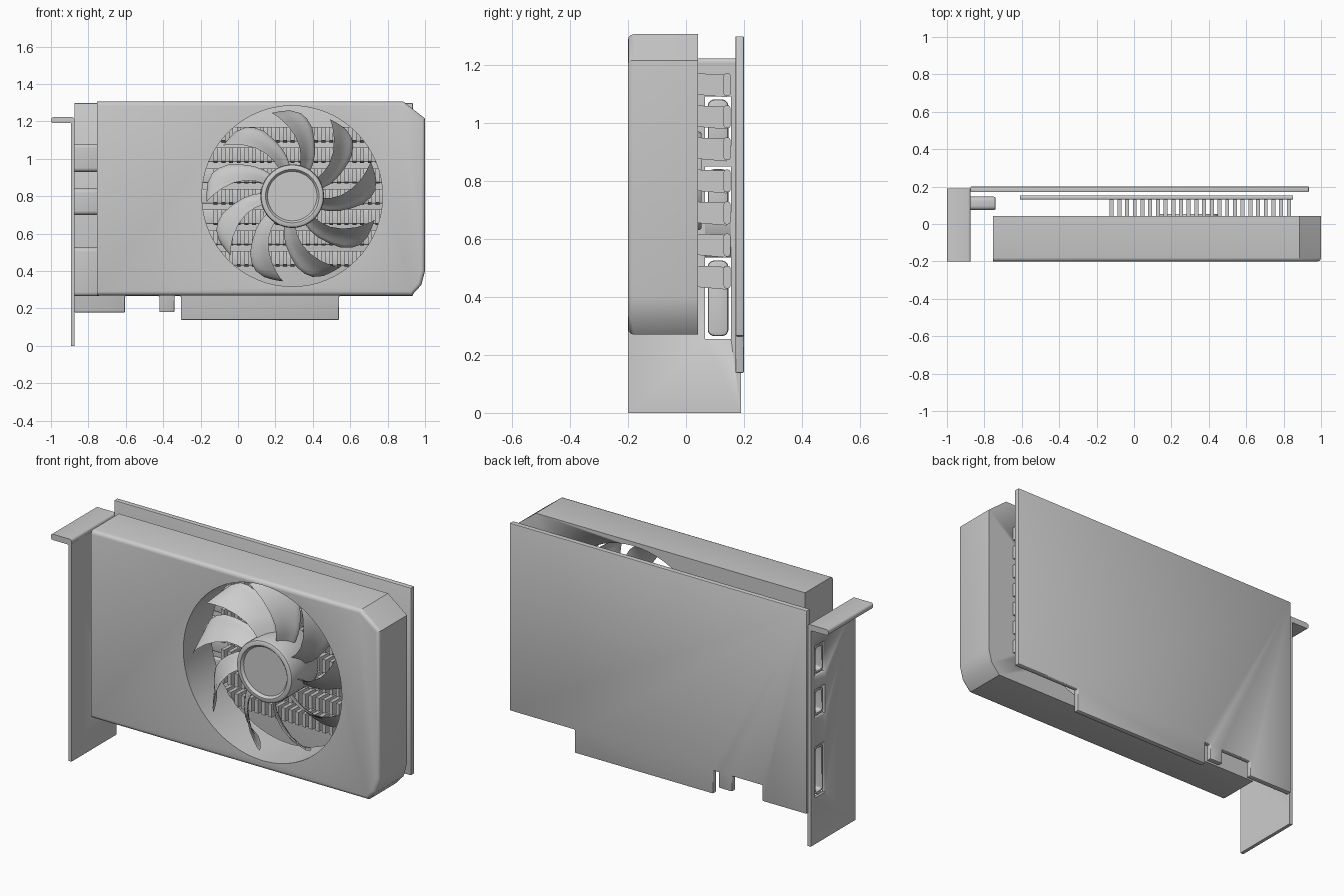
import bpy, bmesh, math
from mathutils import Vector

if "Cube" in bpy.data.objects:
    bpy.data.objects.remove(bpy.data.objects["Cube"])

FAN = (0.29, 0.80)          # fan centre (x, z)


def finish(name, bm, angle=35):
    bmesh.ops.recalc_face_normals(bm, faces=bm.faces[:])
    me = bpy.data.meshes.new(name)
    bm.to_mesh(me)
    bm.free()
    ob = bpy.data.objects.new(name, me)
    bpy.context.collection.objects.link(ob)
    bpy.ops.object.select_all(action='DESELECT')
    ob.select_set(True)
    bpy.context.view_layer.objects.active = ob
    bpy.ops.object.shade_smooth_by_angle(angle=math.radians(angle))
    return ob


def add_prism(bm, pts, axis, a, b):
    """Extrude a 2D outline along x (pts = y,z) or y (pts = x,z)."""
    def co(p, d):
        return (d, p[0], p[1]) if axis == 'x' else (p[0], d, p[1])
    lo = [bm.verts.new(co(p, a)) for p in pts]
    hi = [bm.verts.new(co(p, b)) for p in pts]
    bm.faces.new(lo)
    bm.faces.new(hi)
    n = len(pts)
    for i in range(n):
        j = (i + 1) % n
        bm.faces.new((lo[i], lo[j], hi[j], hi[i]))


def rect(x0, x1, z0, z1):
    return [(x0, z0), (x1, z0), (x1, z1), (x0, z1)]


def rounded(x0, x1, z0, z1, r, n=5):
    pts = []
    for cx, cz, s in ((x1 - r, z1 - r, 0), (x0 + r, z1 - r, 90), (x0 + r, z0 + r, 180), (x1 - r, z0 + r, 270)):
        for i in range(n + 1):
            t = math.radians(s + 90 * i / n)
            pts.append((cx + r * math.cos(t), cz + r * math.sin(t)))
    return pts


def prism(name, pts, axis, a, b, bevel=0.0, pick=None, seg=2, angle=35):
    bm = bmesh.new()
    add_prism(bm, pts, axis, a, b)
    bmesh.ops.recalc_face_normals(bm, faces=bm.faces[:])
    if bevel:
        edges = [e for e in bm.edges if pick is None or pick(e)]
        bmesh.ops.bevel(bm, geom=edges, offset=bevel, segments=seg, profile=0.5, affect='EDGES')
    return finish(name, bm, angle)


def cut(ob, cutter):
    m = ob.modifiers.new("cut", 'BOOLEAN')
    m.object, m.operation, m.solver = cutter, 'DIFFERENCE', 'EXACT'
    bpy.context.view_layer.update()
    me = bpy.data.meshes.new_from_object(ob.evaluated_get(bpy.context.evaluated_depsgraph_get()))
    ob.modifiers.clear()
    ob.data = me
    bpy.data.objects.remove(cutter)


def circle(r, n=64):
    return [(FAN[0] + r * math.cos(2 * math.pi * i / n), FAN[1] + r * math.sin(2 * math.pi * i / n)) for i in range(n)]


# Shroud: clipped-corner box, rounded front rim, fan opening right through
outline = [(-0.755, 0.27), (0.93, 0.27), (0.98, 0.325), (1.0, 0.40), (1.0, 1.215), (0.885, 1.305), (-0.755, 1.305)]
shroud = prism("shroud", outline, 'y', -0.2, 0.042, 0.02,
               lambda e: all(v.co.y < -0.19 for v in e.verts) and any(v.co.x > -0.7 for v in e.verts), 3)
cut(shroud, prism("fan_hole_cutter", circle(0.483), 'y', -0.4, 0.3))

# Circuit board with edge connector tabs
board = [(-0.875, 0.178), (-0.605, 0.178), (-0.605, 0.265), (-0.42, 0.265), (-0.42, 0.18), (-0.34, 0.18),
         (-0.34, 0.265), (-0.305, 0.265), (-0.305, 0.138), (0.54, 0.138), (0.54, 0.265), (0.935, 0.265),
         (0.935, 1.298), (-0.875, 1.298)]
prism("circuit_board", board, 'y', 0.17, 0.2, 0.005)

# Mounting bracket with port openings and folded top lip
bracket = prism("bracket", rect(-0.2, 0.19, 0, 1.2), 'x', -0.893, -0.874)
ports = [(0.255, 0.535), (0.69, 0.85), (0.92, 1.09)]
for z0, z1 in ports:
    cut(bracket, prism("port_cutter", rect(0.065, 0.155, z0, z1), 'x', -1, -0.8))
prism("bracket_lip", rounded(-1.0, -0.874, 1.19, 1.222, 0.012, 3), 'y', -0.2, 0.19)

# Rounded sockets with a recess in the outer face
for i, (z0, z1) in enumerate(ports):
    port = prism("port_%d" % (i + 1), rounded(0.075, 0.146, z0 + 0.01, z1 - 0.01, 0.022), 'x', -0.885, -0.74,
                 0.008, lambda e: all(v.co.x > -0.75 for v in e.verts))
    cut(port, prism("recess_cutter", rounded(0.084, 0.137, z0 + 0.02, z1 - 0.02, 0.014), 'x', -1, -0.78))

# Heatsink: seven base strips, each carrying a row of tapered fins
strips, fins = bmesh.new(), bmesh.new()
for row in range(7):
    z = 1.13 - row * 0.1105
    add_prism(strips, rounded(0.13, 0.153, z - 0.038, z + 0.04, 0.008, 3), 'x', -0.61, 0.85)
    for k in range(24):
        x = -0.13 + k * 0.0412
        add_prism(fins, [(0.036, z - 0.033), (0.14, z - 0.042), (0.14, z + 0.036), (0.036, z + 0.04)],
                  'x', x, x + 0.021)
finish("heatsink_strips", strips)
finish("heatsink_fins", fins)

# Fan hub: turned profile (radius, y) with a recessed cap
profile = [(0, -0.176), (0.132, -0.176), (0.137, -0.184), (0.143, -0.19), (0.157, -0.19), (0.166, -0.185),
           (0.17, -0.175), (0.17, 0.045), (0.165, 0.053), (0, 0.053)]
bm = bmesh.new()
vs = [bm.verts.new((FAN[0] + r, y, FAN[1])) for r, y in profile]
es = [bm.edges.new(p) for p in zip(vs, vs[1:])]
bmesh.ops.spin(bm, geom=vs + es, cent=(FAN[0], 0, FAN[1]), axis=(0, 1, 0), angle=2 * math.pi, steps=48)
bmesh.ops.remove_doubles(bm, verts=bm.verts[:], dist=1e-4)
finish("fan_hub", bm)

# Nine swept, pitched blades; rows are (radius, leading angle, trailing angle)
sections = [(0.16, 76, 54), (0.21, 77.5, 57.5), (0.26, 81, 62), (0.32, 87, 68), (0.38, 94, 73.5),
            (0.42, 99, 79), (0.445, 102, 84), (0.458, 104, 91)]
bm = bmesh.new()
N = 6
for b in range(9):
    sides = []
    for off in (-0.006, 0.006):
        grid = []
        for r, lead, trail in sections:
            line = []
            for i in range(N + 1):
                t = i / N
                a = math.radians(lead + (trail - lead) * t + 40 * b)
                arc = math.radians(lead - trail) * r
                depth = min(0.12, 0.8 * arc + 0.03)
                y = -0.10 + depth * (t - 0.5) + 0.015 * math.sin(math.pi * t)
                edge = 0.35 if i in (0, N) else 1
                line.append(bm.verts.new((FAN[0] + r * math.cos(a), y + off * edge, FAN[1] + r * math.sin(a))))
            grid.append(line)
        for g, h in zip(grid, grid[1:]):
            for i in range(N):
                bm.faces.new((g[i], g[i + 1], h[i + 1], h[i]))
        sides.append(grid)
    rims = [[*(g[0] for g in s), *s[-1][1:], *(g[-1] for g in s[-2::-1]), *s[0][-2:0:-1]] for s in sides]
    for i in range(len(rims[0])):
        j = (i + 1) % len(rims[0])
        bm.faces.new((rims[0][i], rims[0][j], rims[1][j], rims[1][i]))
finish("fan_blades", bm, 50)
